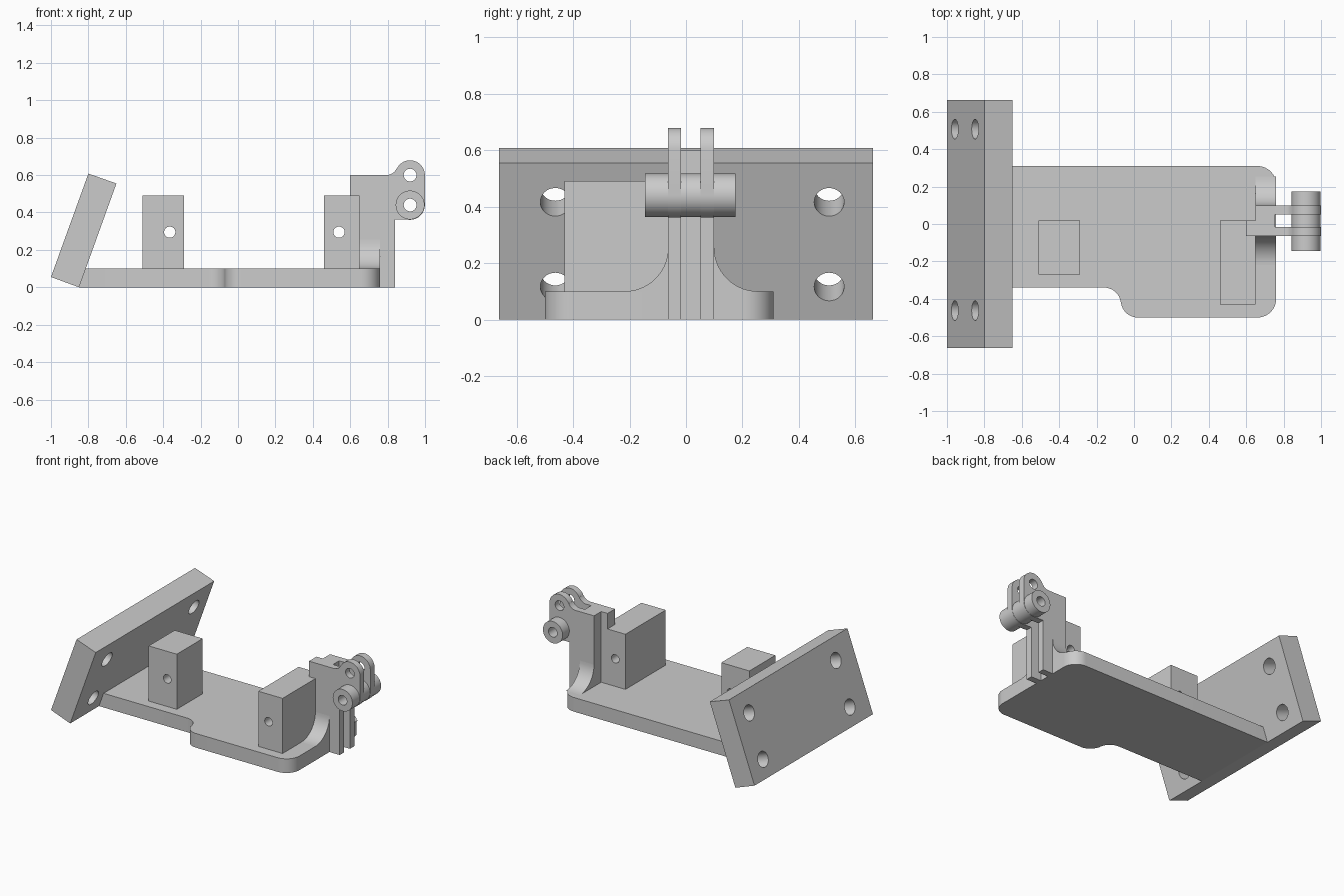
import bpy
import bmesh
from math import sin, cos, radians, pi
from mathutils import Vector

cube = bpy.data.objects.get("Cube")
if cube:
    bpy.data.objects.remove(cube, do_unlink=True)

grey = bpy.data.materials.new("matte grey")
grey.use_nodes = True
grey.diffuse_color = (0.6, 0.6, 0.6, 1)
grey.node_tree.nodes["Principled BSDF"].inputs["Base Color"].default_value = (0.6, 0.6, 0.6, 1)


def arc(cx, cy, r, start, end, steps=14):
    """Points on an arc, angles in degrees."""
    angles = [radians(start + (end - start) * i / steps) for i in range(steps + 1)]
    return [(cx + r * cos(a), cy + r * sin(a)) for a in angles]


def prism(name, outline, axis, low, high):
    """Extrude a 2D outline along an axis from low to high."""
    place = {"x": lambda a, b, d: (d, a, b),
             "y": lambda a, b, d: (a, d, b),
             "z": lambda a, b, d: (a, b, d)}[axis]
    bm = bmesh.new()
    face = bm.faces.new([bm.verts.new(place(a, b, low)) for a, b in outline])
    new = bmesh.ops.extrude_face_region(bm, geom=[face])["geom"]
    shift = Vector(place(0, 0, high - low))
    bmesh.ops.translate(bm, vec=shift, verts=[v for v in new if isinstance(v, bmesh.types.BMVert)])
    bmesh.ops.recalc_face_normals(bm, faces=bm.faces)
    mesh = bpy.data.meshes.new(name)
    bm.to_mesh(mesh)
    bm.free()
    mesh.materials.append(grey)
    obj = bpy.data.objects.new(name, mesh)
    bpy.context.collection.objects.link(obj)
    return obj


def box(name, x, y, z):
    return prism(name, [(x[0], y[0]), (x[1], y[0]), (x[1], y[1]), (x[0], y[1])], "z", *z)


def drill(obj, centre, direction, radius):
    """Cut a round hole through an object."""
    bm = bmesh.new()
    turn = Vector(direction).to_track_quat("Z", "Y").to_matrix().to_4x4()
    turn.translation = centre
    bmesh.ops.create_cone(bm, cap_ends=True, segments=32, radius1=radius,
                          radius2=radius, depth=0.8, matrix=turn)
    mesh = bpy.data.meshes.new("drill")
    bm.to_mesh(mesh)
    bm.free()
    mesh.materials.append(grey)
    cutter = bpy.data.objects.new("drill", mesh)
    cutter.hide_render = True
    bpy.context.collection.objects.link(cutter)
    mod = obj.modifiers.new("hole", "BOOLEAN")
    mod.operation, mod.solver, mod.object = "DIFFERENCE", "EXACT", cutter
    graph = bpy.context.evaluated_depsgraph_get()
    obj.data = bpy.data.meshes.new_from_object(obj.evaluated_get(graph))
    obj.modifiers.clear()
    bpy.data.objects.remove(cutter, do_unlink=True)


parts = []

# Base plate with a stepped front edge and rounded right corners
outline = [(-0.85, 0.31), (-0.85, -0.34)]
outline += arc(-0.16, -0.43, 0.09, 90, 0)
outline += arc(0.02, -0.41, 0.09, 180, 270)
outline += arc(0.66, -0.4, 0.1, -90, 0)
outline += arc(0.66, 0.21, 0.1, 0, 90)
parts.append(prism("base_plate", outline, "z", 0, 0.1))

# Leaning end plate with four screw holes
end_plate = prism("end_plate", [(-1, 0.055), (-0.85, 0), (-0.65, 0.555), (-0.8, 0.608)],
                  "y", -0.662, 0.662)
for y in (-0.463, 0.507):
    for x, z in ((-0.882, 0.143), (-0.774, 0.443)):
        drill(end_plate, (x, y, z), (0.94, 0, -0.342), 0.053)
parts.append(end_plate)

# Upright blocks with a cross hole
for name, x, front, hole_x in (("left_end_block", (-0.51, -0.29), -0.27, -0.365),
                               ("right_end_block", (0.46, 0.65), -0.43, 0.54)):
    block = box(name, x, (front, 0.02), (0.09, 0.49))
    drill(block, (hole_x, -0.13, 0.295), (0, 1, 0), 0.03)
    parts.append(block)

# Hinge spine and its inner step
parts.append(box("hinge_spine", (0.65, 0.755), (-0.063, 0.1), (0, 0.6)))
parts.append(box("spine_step", (0.6, 0.66), (-0.063, 0.02), (0.09, 0.6)))

# Curved gussets on both sides of the spine
for name, side, edge in (("front_gusset", -1, -0.063), ("back_gusset", 1, 0.1)):
    curve = [(edge + side * (0.155 - a), b) for a, b in arc(0, 0.255, 0.155, -90, 0)]
    curve = [(edge + side * a, b) for a, b in
             [(0.155 + p, q) for p, q in arc(0, 0.255, 0.155, 180, 270)]]
    parts.append(prism(name, curve + [(edge, 0.1)], "x", 0.65, 0.76))

# Hinge prongs with rounded ears
ear = [(0.74, 0), (0.84, 0), (0.84, 0.363)]
ear += arc(0.92, 0.44, 0.079, -90, 0)
ear += arc(0.92, 0.6, 0.079, 0, 154.6, 24)
ear += arc(0.793, 0.66, 0.06, -25.4, -90)
ear += [(0.74, 0.6)]
for name, y in (("front_prong", (-0.063, -0.017)), ("back_prong", (0.052, 0.1))):
    prong = prism(name, ear, "y", *y)
    for z in (0.44, 0.6):
        drill(prong, (0.92, 0.02, z), (0, 1, 0), 0.034)
    parts.append(prong)

# Pivot barrel
barrel = prism("pivot_barrel", arc(0.92, 0.44, 0.077, 0, 360, 48)[:-1], "y", -0.145, 0.175)
drill(barrel, (0.92, 0.02, 0.44), (0, 1, 0), 0.034)
parts.append(barrel)

# Smooth the round faces and keep the hard edges
bpy.ops.object.select_all(action="DESELECT")
for part in parts:
    part.select_set(True)
bpy.context.view_layer.objects.active = parts[0]
bpy.ops.object.shade_smooth_by_angle(angle=radians(30))
